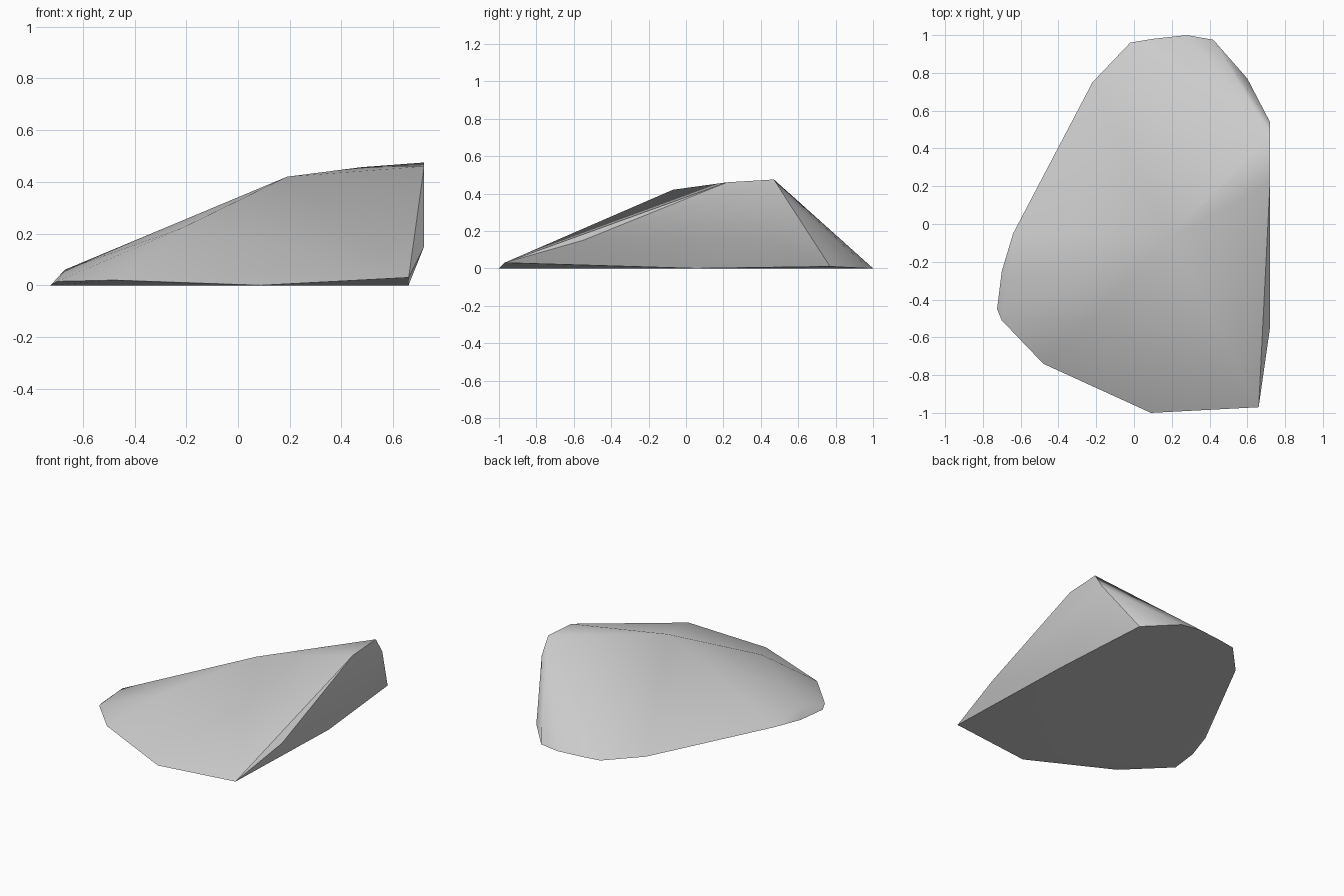
import bpy
import bmesh
import math

default_cube = bpy.data.objects.get("Cube")
if default_cube:
    bpy.data.objects.remove(default_cube, do_unlink=True)


def make_material(name, value):
    material = bpy.data.materials.new(name)
    material.use_nodes = True
    color = (value, value, value, 1.0)
    material.diffuse_color = color
    shader = material.node_tree.nodes["Principled BSDF"]
    shader.inputs["Base Color"].default_value = color
    shader.inputs["Roughness"].default_value = 0.9
    return material


# Ground outline, counter-clockwise from the front corner
base_rim = [
    (.66, -.97, .03), (.66, .05, 0), (.6, .77, .01), (.42, .975, 0),
    (.28, 1, 0), (.1, .98, 0), (-.02, .96, 0), (-.22, .75, 0),
    (-.64, -.05, .01), (-.7, -.25, 0), (-.725, -.45, 0),
    (-.7, -.51, .015), (-.48, -.74, .02), (.09, -1, 0),
]

# Steep broken side, from front to back
cliff_points = [(.72, -.55, .15), (.71, .44, .15), (.72, .54, .365)]

# Crest running from the high end down to the low tip
ridge_points = [
    (.72, .47, .475), (.72, .22, .46), (.48, .2, .457), (.19, -.07, .42),
    (-.22, -.51, .22), (-.67, -.3, .06),
]


def build_rock(name, points, material):
    """Wrap a convex stone skin around the key corners."""
    bm = bmesh.new()
    for point in points:
        bm.verts.new(point)
    hull = bmesh.ops.convex_hull(bm, input=list(bm.verts))
    unused = [v for v in hull["geom_interior"] if isinstance(v, bmesh.types.BMVert)]
    bmesh.ops.delete(bm, geom=unused, context="VERTS")
    bmesh.ops.recalc_face_normals(bm, faces=list(bm.faces))
    mesh = bpy.data.meshes.new(name)
    bm.to_mesh(mesh)
    bm.free()
    mesh.materials.append(material)
    rock = bpy.data.objects.new(name, mesh)
    bpy.context.collection.objects.link(rock)
    return rock


stone = make_material("stone grey", 0.6)
rock = build_rock("rock", base_rim + cliff_points + ridge_points, stone)

# Soft facets with crisp main edges
bpy.ops.object.select_all(action="DESELECT")
rock.select_set(True)
bpy.context.view_layer.objects.active = rock
bpy.ops.object.shade_smooth_by_angle(angle=math.radians(30))
